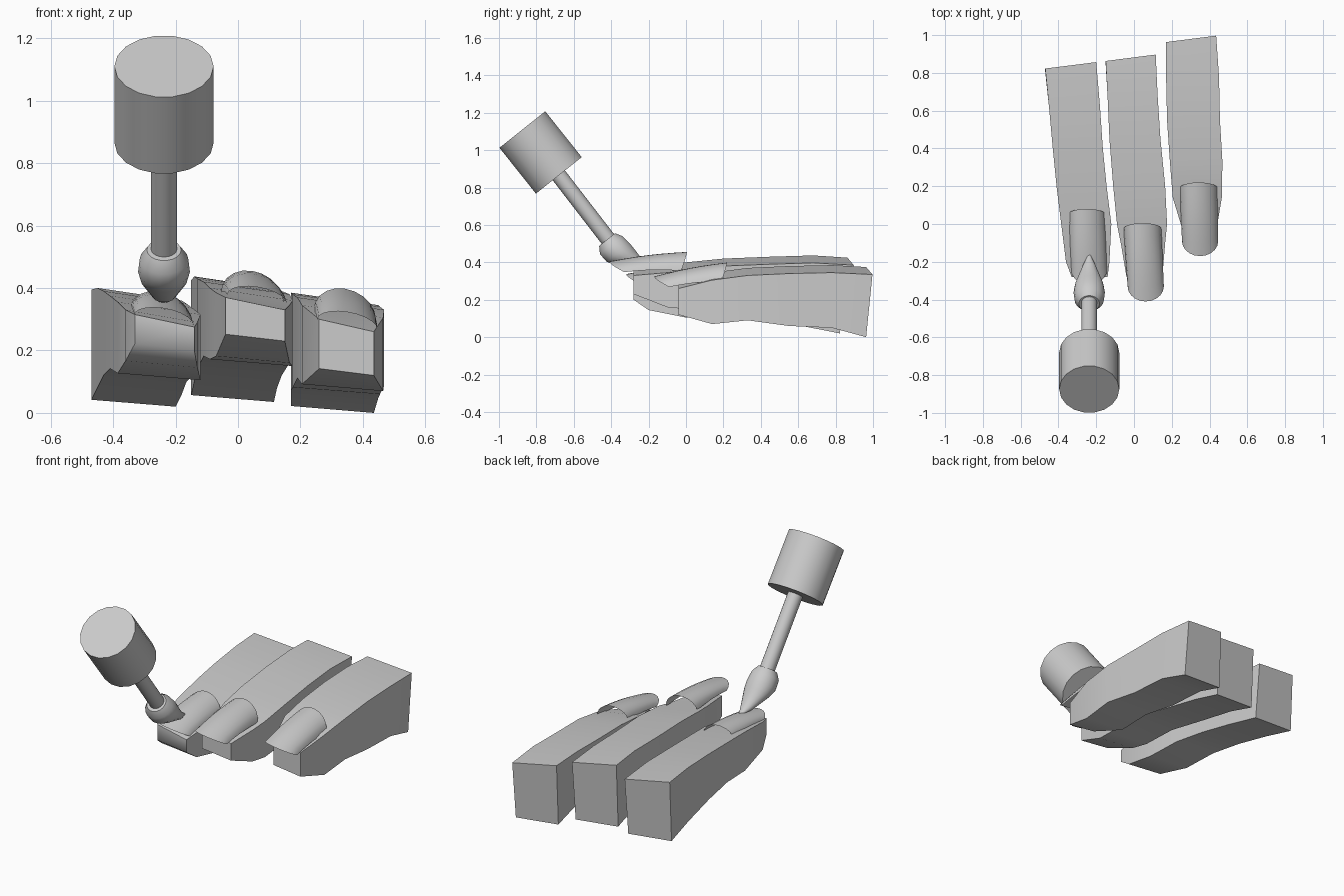
import bpy, bmesh, math
from mathutils import Vector

if "Cube" in bpy.data.objects:
    bpy.data.objects.remove(bpy.data.objects["Cube"])


def make_object(name, bm, angle=None):
    bmesh.ops.recalc_face_normals(bm, faces=bm.faces[:])
    for f in bm.faces:
        f.smooth = True
    mesh = bpy.data.meshes.new(name)
    bm.to_mesh(mesh)
    bm.free()
    ob = bpy.data.objects.new(name, mesh)
    bpy.context.collection.objects.link(ob)
    if angle:
        bpy.ops.object.select_all(action='DESELECT')
        bpy.context.view_layer.objects.active = ob
        ob.select_set(True)
        bpy.ops.object.shade_smooth_by_angle(angle=math.radians(angle))
    return ob


def loft(bm, rings):
    """Skin a row of closed rings and cap both ends."""
    vs = [[bm.verts.new(p) for p in r] for r in rings]
    n = len(vs[0])
    for a, b in zip(vs, vs[1:]):
        for i in range(n):
            j = (i + 1) % n
            bm.faces.new((a[i], a[j], b[j], b[i]))
    bm.faces.new(vs[0])
    bm.faces.new(vs[-1])


def finger(name, sections):
    """Four-sided sections: y, left x, right x, bottom z, top z; slightly rolled."""
    rings = []
    for k, (y, xl, xr, zb, zt) in enumerate(sections):
        s = 0.017 if k == len(sections) - 1 else 0
        rings.append([(xl, y - 2 * s, zb + 0.022), (xr, y - s, zb),
                      (xr, y + s, zt - 0.04), (xl, y - s, zt)])
    bm = bmesh.new()
    loft(bm, rings)
    make_object(name, bm, 60)


def nail(name, base, tip, half=0.1, nu=10, nv=6):
    """Arched plate with a rounded free edge, flatter towards the tip."""
    bm = bmesh.new()
    base, tip = Vector(base), Vector(tip)
    rows = []
    for j in range(nv + 1):
        t = j / nv
        row = []
        for i in range(nu + 1):
            a = math.pi * i / nu
            u, bend = -math.cos(a), 1 - math.sin(a)
            p = base.lerp(tip, t)
            row.append(bm.verts.new((
                p.x + u * (half - 0.004 * t),
                p.y + bend * (0.08 * t - 0.03 * (1 - t)),
                p.z - bend * (0.085 * (1 - t) + 0.04 * t) + 0.008 * math.sin(math.pi * t) - 0.015 * u)))
        rows.append(row)
    for a, b in zip(rows, rows[1:]):
        for i in range(nu):
            bm.faces.new((a[i], a[i + 1], b[i + 1], b[i]))
    make_object(name, bm)


# Fingers
finger("left_finger", [
    (-0.28, -0.33, -0.14, 0.20, 0.315), (-0.20, -0.36, -0.13, 0.145, 0.33),
    (0.00, -0.385, -0.12, 0.105, 0.355), (0.20, -0.41, -0.145, 0.12, 0.375),
    (0.40, -0.43, -0.165, 0.10, 0.39), (0.62, -0.45, -0.18, 0.06, 0.40),
    (0.84, -0.47, -0.20, 0.02, 0.395)])
finger("middle_finger", [
    (-0.28, -0.04, 0.15, 0.23, 0.37), (-0.10, -0.07, 0.165, 0.16, 0.385),
    (0.00, -0.09, 0.175, 0.15, 0.40), (0.20, -0.11, 0.165, 0.16, 0.42),
    (0.45, -0.13, 0.14, 0.12, 0.43), (0.68, -0.14, 0.125, 0.08, 0.437),
    (0.88, -0.15, 0.115, 0.035, 0.425)])
finger("right_finger", [
    (-0.04, 0.26, 0.435, 0.12, 0.30), (0.14, 0.205, 0.465, 0.07, 0.345),
    (0.33, 0.19, 0.468, 0.09, 0.37), (0.55, 0.175, 0.455, 0.06, 0.38),
    (0.78, 0.17, 0.45, 0.05, 0.385), (0.98, 0.17, 0.435, 0.0, 0.375)])

# Nails
nail("left_nail", (-0.25, 0.08, 0.39), (-0.238, -0.32, 0.335))
nail("middle_nail", (0.045, 0.005, 0.455), (0.062, -0.41, 0.403))
nail("right_nail", (0.342, 0.22, 0.398), (0.35, -0.17, 0.323))

# Brush: cap, rod and bristles share one tilted axis
BX = -0.237
AXIS = Vector((0, 0.623, -0.782))
SIDE = Vector((1, 0, 0))
PERP = AXIS.cross(SIDE)


def brush_part(name, profile, sides):
    """Profile rows: y, z, radius across x, radius in the tilt plane."""
    rings = []
    for y, z, rx, rp in profile:
        c = Vector((BX, y, z))
        rings.append([c + SIDE * rx * math.cos(a) + PERP * rp * math.sin(a)
                      for a in (2 * math.pi * i / sides for i in range(sides))])
    bm = bmesh.new()
    loft(bm, rings)
    make_object(name, bm, 40)


brush_part("brush_cap", [(-0.875, 1.11, 0.159, 0.159), (-0.68, 0.865, 0.159, 0.159)], 18)
brush_part("brush_rod", [(-0.69, 0.878, 0.042, 0.042), (-0.41, 0.515, 0.042, 0.042)], 16)
brush_part("brush_bristles", [
    (-0.422, 0.522, 0.055, 0.055), (-0.40, 0.492, 0.078, 0.078),
    (-0.362, 0.452, 0.083, 0.08), (-0.325, 0.428, 0.076, 0.066),
    (-0.285, 0.405, 0.06, 0.048), (-0.225, 0.372, 0.035, 0.028),
    (-0.155, 0.352, 0.003, 0.003)], 18)
